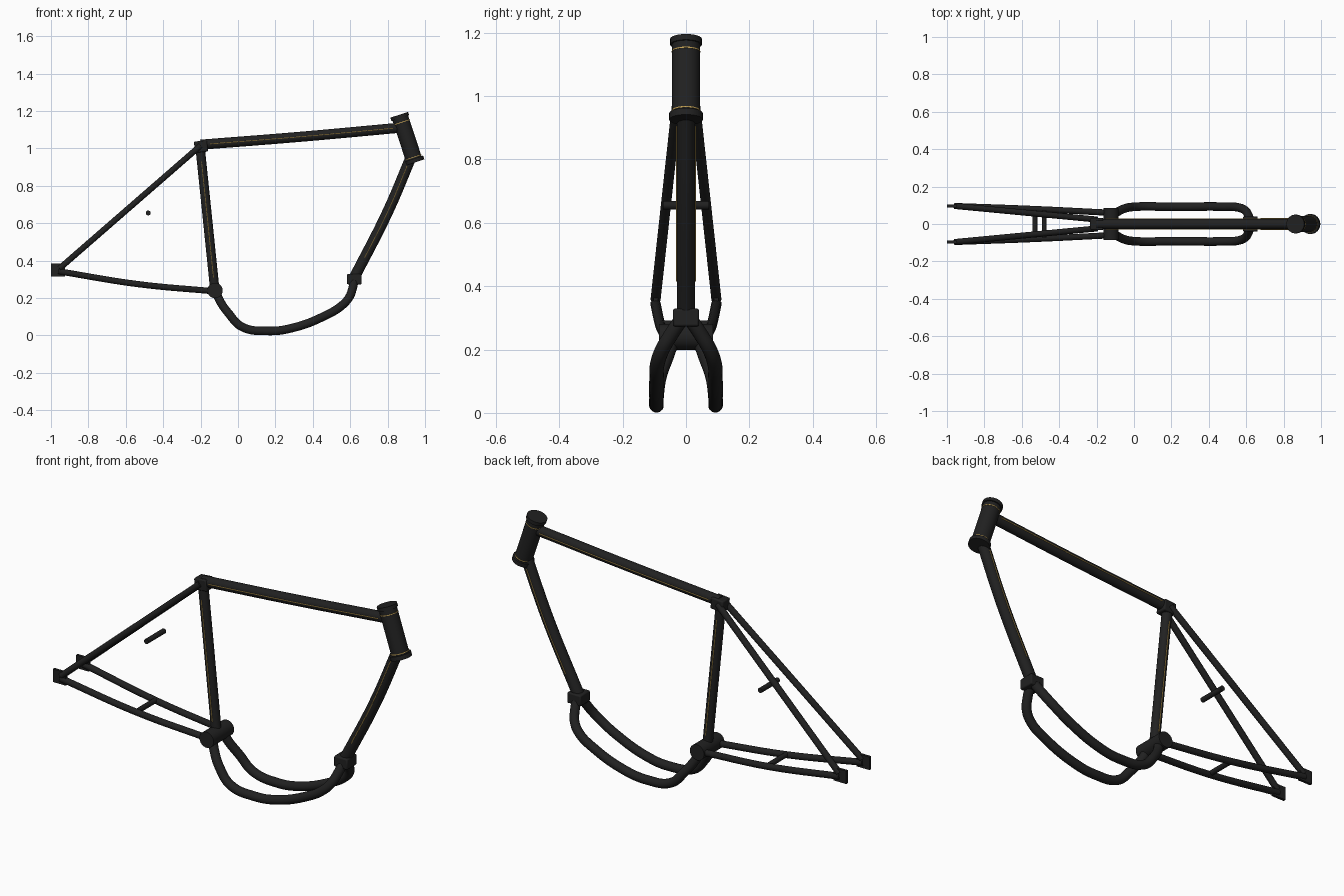
import bpy, math
from mathutils import Vector

if "Cube" in bpy.data.objects:
    bpy.data.objects.remove(bpy.data.objects["Cube"])


def material(name, rgb):
    m = bpy.data.materials.new(name)
    m.diffuse_color = (*rgb, 1)
    m.use_nodes = True
    m.node_tree.nodes["Principled BSDF"].inputs["Base Color"].default_value = m.diffuse_color
    return m


BLACK = material("satin_black", (0.015, 0.015, 0.015))
GOLD = material("gold_pinstripe", (0.55, 0.36, 0.09))


def finish(ob, name, mat, smooth=True):
    ob.name = name
    ob.data.materials.clear()
    ob.data.materials.append(mat)
    bpy.ops.object.select_all(action='DESELECT')
    ob.select_set(True)
    bpy.context.view_layer.objects.active = ob
    if smooth:
        bpy.ops.object.shade_smooth_by_angle(angle=math.radians(40))
    return ob


def tube(name, pts, r, mat=BLACK, sides=6):
    """Round tube along a smooth path, converted to a mesh."""
    cu = bpy.data.curves.new(name, 'CURVE')
    cu.dimensions = '3D'
    cu.bevel_depth = r
    cu.bevel_resolution = sides
    cu.resolution_u = 10
    cu.use_fill_caps = True
    sp = cu.splines.new('BEZIER')
    sp.bezier_points.add(len(pts) - 1)
    for bp, p in zip(sp.bezier_points, pts):
        bp.co = p
        bp.handle_left_type = bp.handle_right_type = 'AUTO'
    tmp = bpy.data.objects.new("tmp", cu)
    bpy.context.collection.objects.link(tmp)
    bpy.context.view_layer.update()
    dg = bpy.context.evaluated_depsgraph_get()
    me = bpy.data.meshes.new_from_object(tmp.evaluated_get(dg))
    bpy.data.objects.remove(tmp)
    ob = bpy.data.objects.new(name, me)
    bpy.context.collection.objects.link(ob)
    return finish(ob, name, mat)


def cyl(name, a, b, r, mat=BLACK):
    a, b = Vector(a), Vector(b)
    bpy.ops.mesh.primitive_cylinder_add(vertices=32, radius=r, depth=(b - a).length,
                                        location=(a + b) / 2)
    ob = bpy.context.object
    ob.rotation_euler = (b - a).to_track_quat('Z', 'Y').to_euler()
    return finish(ob, name, mat)


def box(name, loc, size, tilt=0, bevel=0.006):
    bpy.ops.mesh.primitive_cube_add(size=1, location=loc)
    ob = bpy.context.object
    ob.scale = size
    bpy.ops.object.transform_apply(location=False, rotation=False, scale=True)
    ob.rotation_euler.y = math.radians(tilt)
    if bevel:
        b = ob.modifiers.new("edge", 'BEVEL')
        b.width = bevel
        b.segments = 2
    return finish(ob, name, BLACK)


# Main tubes
tube("top_tube", [(-.20, 0, 1.02), (.33, 0, 1.062), (.88, 0, 1.112)], .027)
tube("seat_tube", [(-.203, 0, 1.01), (-.124, 0, .245)], .025)
tube("down_tube", [(.93, 0, .965), (.80, 0, .66), (.622, 0, .31)], .029)

# Head tube with flanged ends and gold rings
top, bottom = Vector((.862, 0, 1.18)), Vector((.946, 0, .925))


def on_head(t):
    return top.lerp(bottom, t)


cyl("head_tube", on_head(.01), on_head(.99), .044)
cyl("head_top_flange", on_head(0), on_head(.07), .05)
cyl("head_bottom_flange", on_head(.92), on_head(1), .053)
for i, t in enumerate((.15, .885)):
    cyl(f"head_ring_{i}", on_head(t), on_head(t + .014), .0452, GOLD)

# Lugs and bottom bracket
box("seat_lug", (-.198, 0, 1.01), (.07, .062, .06), -5)
box("cradle_lug", (.622, 0, .301), (.078, .082, .056))
cyl("bottom_bracket", (-.123, -.085, .24), (-.123, .085, .24), .041)

# Cross bars between the stays
cyl("upper_cross_bar", (-.48, -.073, .655), (-.48, .073, .655), .013)
cyl("lower_cross_bar", (-.53, -.075, .278), (-.53, .075, .278), .013)

# Mirrored parts: cradle loops, stays, dropouts and pinstripes
for side, s in (("right", -1), ("left", 1)):
    loop = [(.622, .015, .295), (.612, .045, .25), (.595, .072, .205), (.555, .089, .16),
            (.47, .093, .108), (.29, .093, .04), (.16, .093, .024), (.02, .093, .047),
            (-.05, .083, .118), (-.095, .06, .182), (-.12, .04, .24)]
    tube(f"cradle_loop_{side}", [(x, s * y, z) for x, y, z in loop], .023)
    tube(f"seat_stay_{side}", [(-.20, s * .024, 1.015), (-.955, s * .096, .358)], .016)
    tube(f"chain_stay_{side}", [(-.96, s * .096, .343), (-.53, s * .08, .274),
                                (-.125, s * .06, .236)], .0165)
    box(f"dropout_{side}", (-.963, s * .096, .35), (.074, .014, .068), 0, 0)
    tube(f"top_stripe_{side}", [(-.15, s * .027, 1.024), (.33, s * .027, 1.062),
                                (.83, s * .027, 1.1075)], .0025, GOLD, 1)
    tube(f"seat_stripe_{side}", [(-.195, s * .025, .93), (-.131, s * .025, .31)], .0025, GOLD, 1)
    tube(f"down_stripe_{side}", [(.904, s * .029, .905), (.80, s * .029, .66),
                                 (.677, s * .029, .415)], .0025, GOLD, 1)
